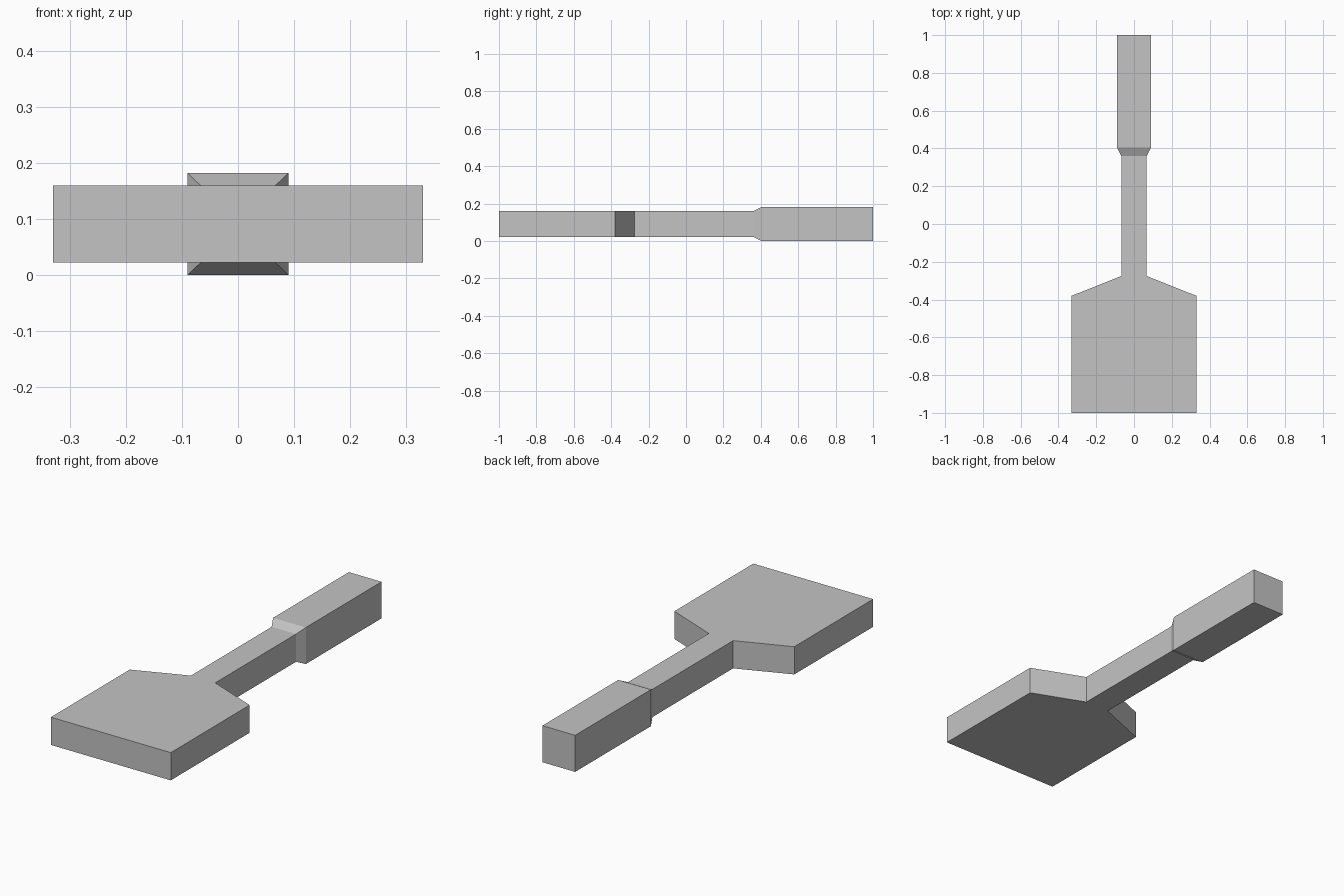
import bpy
import bmesh

if "Cube" in bpy.data.objects:
    bpy.data.objects.remove(bpy.data.objects["Cube"], do_unlink=True)

MID_Z = 0.091

grey = bpy.data.materials.new("plain_grey")
grey.use_nodes = True
colour = (0.55, 0.55, 0.55, 1)
grey.diffuse_color = colour
grey.node_tree.nodes["Principled BSDF"].inputs["Base Color"].default_value = colour

# Stations along the length: y, half width, half height
stations = [
    (-1.0, 0.33, 0.069),    # blade tip
    (-0.38, 0.33, 0.069),   # blade shoulder
    (-0.275, 0.067, 0.069), # start of neck
    (0.36, 0.067, 0.069),   # end of neck
    (0.405, 0.09, 0.091),   # start of grip
    (1.0, 0.09, 0.091),     # grip end
]


def loft(name, sections):
    """Join rectangular sections into one closed solid."""
    bm = bmesh.new()
    rings = [[bm.verts.new((sx * w, y, MID_Z + sz * h))
              for sx, sz in ((-1, -1), (1, -1), (1, 1), (-1, 1))]
             for y, w, h in sections]
    for a, b in zip(rings, rings[1:]):
        for i in range(4):
            j = (i + 1) % 4
            bm.faces.new((a[i], a[j], b[j], b[i]))
    bm.faces.new(rings[0])
    bm.faces.new(rings[-1])
    bmesh.ops.recalc_face_normals(bm, faces=bm.faces)
    mesh = bpy.data.meshes.new(name)
    bm.to_mesh(mesh)
    bm.free()
    mesh.materials.append(grey)
    obj = bpy.data.objects.new(name, mesh)
    bpy.context.collection.objects.link(obj)
    return obj


# Blade, neck and grip form one continuous body
loft("paddle_body", stations)
